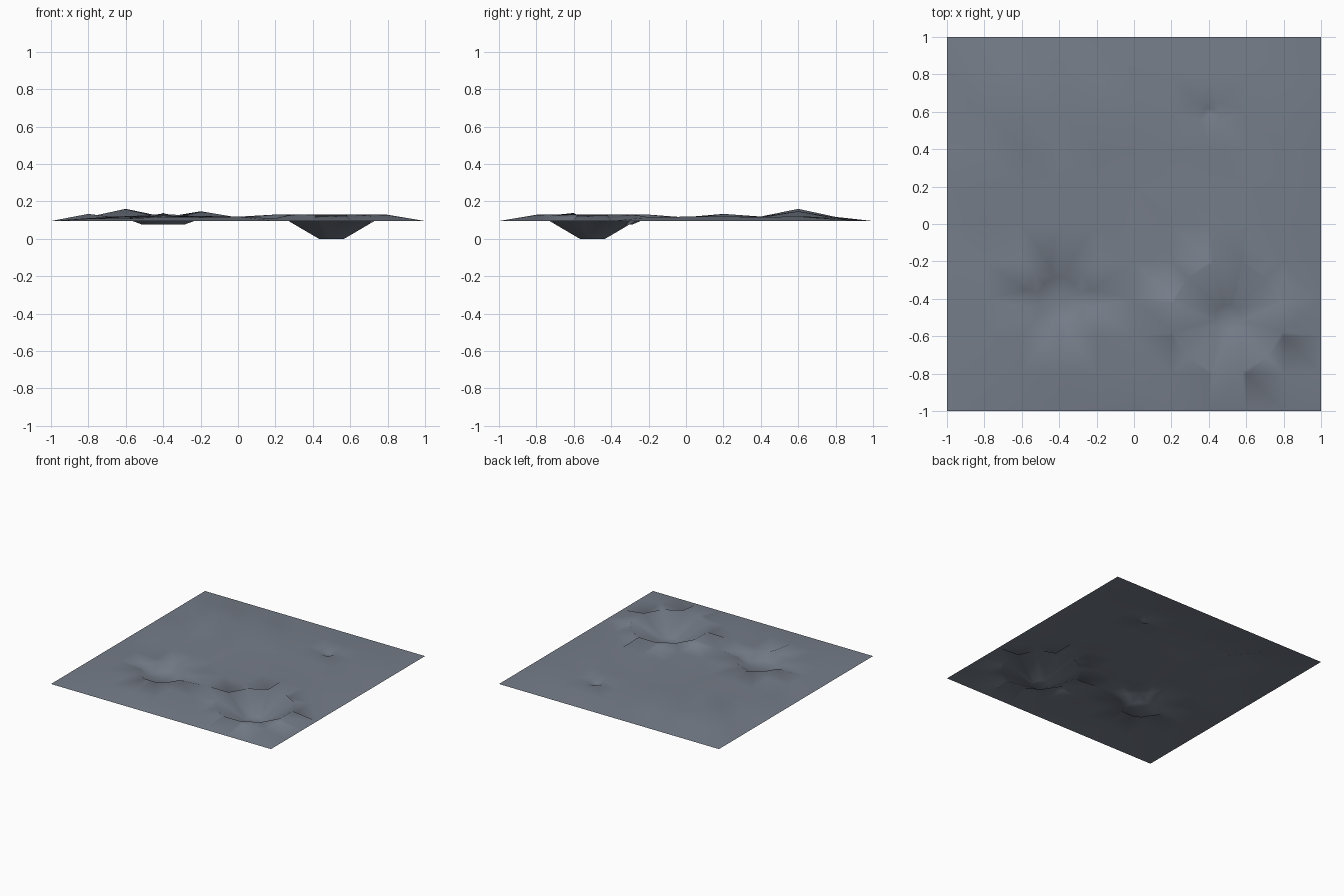
import bpy, math, random
from mathutils import Vector
from mathutils.geometry import delaunay_2d_cdt

if "Cube" in bpy.data.objects:
    bpy.data.objects.remove(bpy.data.objects["Cube"])

random.seed(4)
EDGE_Z = 0.095

# craters: centre x, y, then (radius, height) rings from floor to rim
craters = [
    (0.5, -0.5, [(0.07, 0.0), (0.30, 0.13)]),
    (-0.4, -0.4, [(0.115, 0.075), (0.18, 0.122)]),
    (0.4, 0.6, [(0.018, 0.097), (0.065, 0.118)]),
]
# hand-placed hills on the 0.2 grid
hills = {(-3, 3): 0.16, (-1, 3): 0.147, (-4, 1): 0.133, (-2, 1): 0.133,
         (-2, -3): 0.138, (4, -4): 0.127, (2, -4): 0.126}

points, heights = [], []


def add(x, y, z):
    points.append(Vector((x, y)))
    heights.append(z)


# loose ground grid with a level outer border, left open around the craters
for i in range(-5, 6):
    for j in range(-5, 6):
        x, y = i * 0.2, j * 0.2
        z = EDGE_Z if 5 in (abs(i), abs(j)) else random.uniform(0.104, 0.12)
        z = hills.get((i, j), z)
        if all(math.hypot(x - cx, y - cy) > rings[-1][0] + 0.015
               for cx, cy, rings in craters):
            add(x, y, z)

# twelve-sided crater rings with a flat floor
for cx, cy, rings in craters:
    add(cx, cy, rings[0][1])
    for r, z in rings:
        for k in range(12):
            a = math.tau * (k + 0.5) / 12
            add(cx + r * math.cos(a), cy + r * math.sin(a), z)

# join everything into one triangulated sheet
verts, _, faces, origin, _, _ = delaunay_2d_cdt(points, [], [], 0, 1e-5)
mesh = bpy.data.meshes.new("cratered_ground")
mesh.from_pydata([(v.x, v.y, heights[o[0]]) for v, o in zip(verts, origin)],
                 [], faces)
mesh.polygons.foreach_set("use_smooth", [True] * len(mesh.polygons))
ground = bpy.data.objects.new("cratered_ground", mesh)
bpy.context.collection.objects.link(ground)

# slate grey rock
rock = bpy.data.materials.new("slate_grey")
rock.diffuse_color = (0.18, 0.205, 0.25, 1)
rock.use_nodes = True
rock.node_tree.nodes["Principled BSDF"].inputs["Base Color"].default_value = rock.diffuse_color
mesh.materials.append(rock)
